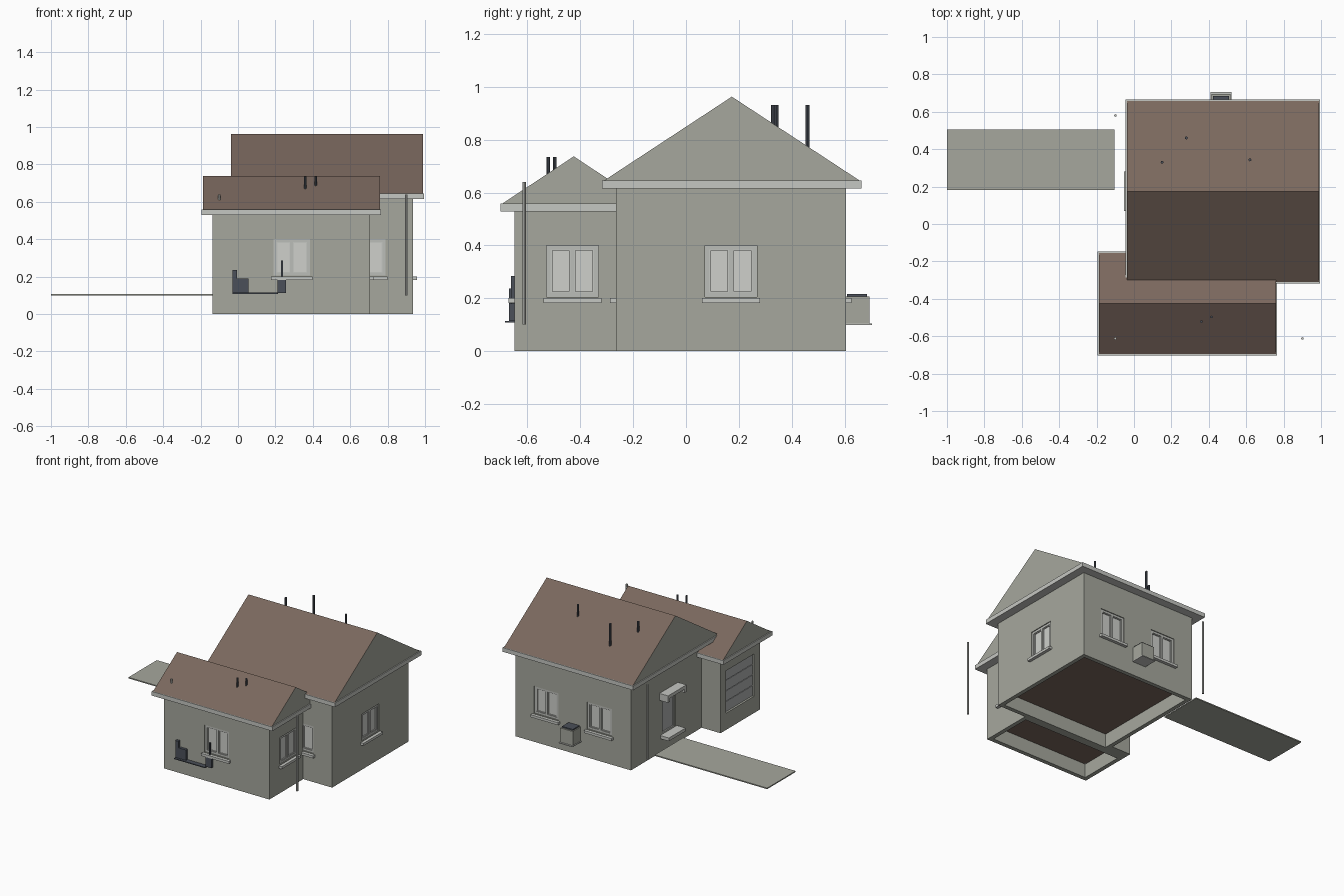
import bpy
import bmesh
from mathutils import Vector

cube = bpy.data.objects.get("Cube")
if cube:
    bpy.data.objects.remove(cube, do_unlink=True)


def material(name, r, g, b):
    m = bpy.data.materials.new(name)
    m.use_nodes = True
    m.diffuse_color = (r, g, b, 1)
    m.node_tree.nodes["Principled BSDF"].inputs["Base Color"].default_value = (r, g, b, 1)
    return m


WALL = material("grey plaster", 0.38, 0.39, 0.34)
ROOF = material("brown roof", 0.195, 0.138, 0.11)
TRIM = material("light trim", 0.56, 0.57, 0.54)
FRAME = material("window frame", 0.5, 0.51, 0.48)
GLASS = material("pale glass", 0.62, 0.63, 0.6)
DOOR = material("door grey", 0.42, 0.43, 0.43)
DARK = material("dark metal", 0.07, 0.08, 0.1)


def finish(name, bm, *mats):
    bmesh.ops.recalc_face_normals(bm, faces=bm.faces)
    mesh = bpy.data.meshes.new(name)
    bm.to_mesh(mesh)
    bm.free()
    for m in mats:
        mesh.materials.append(m)
    obj = bpy.data.objects.new(name, mesh)
    bpy.context.collection.objects.link(obj)
    return obj


def box(name, xs, ys, zs, mat):
    bm = bmesh.new()
    bmesh.ops.create_cube(bm, size=1)
    for v in bm.verts:
        v.co = Vector([sum(r) / 2 + c * (r[1] - r[0]) for r, c in zip((xs, ys, zs), v.co)])
    return finish(name, bm, mat)


def cut(obj, cutters):
    """Subtract the cutters, bake the result and drop the cutters."""
    for c in cutters:
        c.hide_render = True
        mod = obj.modifiers.new("cut", "BOOLEAN")
        mod.operation, mod.solver, mod.object = "DIFFERENCE", "EXACT", c
    deps = bpy.context.evaluated_depsgraph_get()
    mesh = bpy.data.meshes.new_from_object(obj.evaluated_get(deps))
    obj.modifiers.clear()
    obj.data = mesh
    for c in cutters:
        bpy.data.objects.remove(c, do_unlink=True)


def wall_box(name, wall, u, d, z, mat):
    """Box on a wall: u runs along it, d points outward from it."""
    axis, sign, pos = wall
    depth = sorted(pos + sign * t for t in d)
    return box(name, depth, u, z, mat) if axis == "x" else box(name, u, depth, z, mat)


# Walls as (axis, outward sign, position)
MAIN_FRONT, MAIN_BACK = ("y", -1, -0.265), ("y", 1, 0.605)
MAIN_LEFT, MAIN_RIGHT = ("x", 1, 0.935), ("x", -1, 0.015)
GAR_FRONT, GAR_LEFT, GAR_RIGHT = ("y", -1, -0.65), ("x", 1, 0.705), ("x", -1, -0.135)
WIN_Z = (0.205, 0.4)
GROUND = 0.105


def niche(wall, u, z):
    return wall_box("niche_cutter", wall, u, (-0.02, 0.05), z, WALL)


def bars(name, wall, u, z, w, d, mat, mullion=True):
    """Rectangular frame with an optional centre post."""
    mid = sum(u) / 2
    posts = [(u[0], u[0] + w), (u[1] - w, u[1])]
    if mullion:
        posts.append((mid - w / 2, mid + w / 2))
    for p in posts:
        wall_box(name + "_post", wall, p, d, z, mat)
    for r in ((z[0], z[0] + w), (z[1] - w, z[1])):
        wall_box(name + "_rail", wall, u, d, r, mat)


def window(wall, centre):
    u = (centre - 0.098, centre + 0.098)
    mid = centre
    wall_box("window_glass", wall, u, (-0.021, -0.016), WIN_Z, GLASS)
    bars("window_frame", wall, u, WIN_Z, 0.016, (-0.02, -0.006), FRAME)
    for s in ((u[0] + 0.016, mid - 0.006), (mid + 0.006, u[1] - 0.016)):
        bars("window_sash", wall, s, (WIN_Z[0] + 0.014, WIN_Z[1] - 0.014), 0.006,
             (-0.02, -0.01), TRIM, False)
    wall_box("window_sill", wall, (centre - 0.11, centre + 0.11), (-0.02, 0.022),
             (0.182, 0.2), TRIM)


WINDOWS = {
    "main": [(MAIN_FRONT, 0.69), (MAIN_LEFT, 0.17), (MAIN_BACK, 0.69), (MAIN_BACK, 0.265)],
    "garage": [(GAR_FRONT, 0.287), (GAR_LEFT, -0.43)],
}
DOOR_U, DOOR_Z = (0.1, 0.25), (0.12, 0.385)
GATE_U, GATE_Z = (-0.58, -0.26), (0.12, 0.425)


def niches(part):
    return [niche(w, (c - 0.098, c + 0.098), WIN_Z) for w, c in WINDOWS[part]]


# Wall blocks, hollow below the floor
main_walls = box("main_walls", (0.015, 0.935), (-0.265, 0.605), (0, 0.63), WALL)
cut(main_walls, niches("main") + [
    niche(MAIN_RIGHT, DOOR_U, DOOR_Z),
    box("cellar_cutter", (0.045, 0.905), (-0.235, 0.575), (-0.1, GROUND), WALL)])
garage_walls = box("garage_walls", (-0.135, 0.705), (-0.65, -0.2), (0, 0.545), WALL)
cut(garage_walls, niches("garage") + [
    niche(GAR_RIGHT, GATE_U, GATE_Z),
    box("corner_cutter", (0.015, 0.8), (-0.265, 0), (-0.1, 0.7), WALL),
    box("cellar_cutter", (-0.105, 0.675), (-0.62, -0.295), (-0.1, GROUND), WALL)])
box("main_floor", (0.045, 0.905), (-0.235, 0.575), (GROUND - 0.005, GROUND + 0.004), ROOF)
box("garage_floor", (-0.105, 0.675), (-0.62, -0.295), (GROUND - 0.005, GROUND + 0.004), ROOF)
for part in WINDOWS.values():
    for wall, centre in part:
        window(wall, centre)


# Gable roofs: brown slopes, plaster ends
def gable_roof(name, xs, ys, eave, ridge):
    box(name + "_fascia", xs, ys, (eave - 0.03, eave), TRIM)
    inset = 0.007
    y0, y1 = ys[0] + inset, ys[1] - inset
    bm = bmesh.new()
    profile = [(y0, eave), (y1, eave), ((y0 + y1) / 2, ridge)]
    end = bm.faces.new([bm.verts.new((xs[0] + inset, y, z)) for y, z in profile])
    ext = bmesh.ops.extrude_face_region(bm, geom=[end], use_keep_orig=True)
    for v in ext["geom"]:
        if isinstance(v, bmesh.types.BMVert):
            v.co.x = xs[1] - inset
    bmesh.ops.recalc_face_normals(bm, faces=bm.faces)
    for f in bm.faces:
        f.material_index = 1 if f.normal.z > 0.1 else 0
    finish(name, bm, WALL, ROOF)


gable_roof("main_roof", (-0.045, 0.995), (-0.318, 0.665), 0.645, 0.963)
gable_roof("garage_roof", (-0.195, 0.765), (-0.703, -0.147), 0.558, 0.737)


# Vent pipes and downpipes
def pipe(name, x, y, z0, z1, r, mat):
    bm = bmesh.new()
    bmesh.ops.create_cone(bm, cap_ends=True, segments=8, radius1=r, radius2=r, depth=z1 - z0)
    bmesh.ops.translate(bm, verts=bm.verts, vec=(x, y, (z0 + z1) / 2))
    return finish(name, bm, mat)


for x, y in ((0.15, 0.33), (0.28, 0.46), (0.62, 0.343)):
    pipe("main_vent", x, y, 0.7, 0.932, 0.008, DARK)
for x, y in ((0.36, -0.522), (0.415, -0.497)):
    pipe("garage_vent", x, y, 0.6, 0.735, 0.007, DARK)
for x, y in ((-0.1, 0.58), (-0.1, -0.612), (0.9, -0.612)):
    pipe("downpipe", x, y, 0.1, 0.64, 0.007, TRIM)

# Entrance: door, canopy, step and path
wall_box("entry_door", MAIN_RIGHT, DOOR_U, (-0.021, -0.014), DOOR_Z, DOOR)
bars("entry_frame", MAIN_RIGHT, DOOR_U, DOOR_Z, 0.012, (-0.02, -0.005), FRAME, False)
wall_box("door_canopy", MAIN_RIGHT, (0.07, 0.28), (0, 0.068), (0.405, 0.43), TRIM)
for u in ((0.07, 0.09), (0.26, 0.28)):
    wall_box("canopy_bracket", MAIN_RIGHT, u, (0, 0.068), (0.38, 0.406), TRIM)
wall_box("door_step", MAIN_RIGHT, (0.08, 0.27), (0, 0.068), (0.1, 0.123), TRIM)
box("path", (-1, -0.105), (0.182, 0.505), (0.098, 0.106), WALL)

# Garage door with four panels
wall_box("gate_back", GAR_RIGHT, GATE_U, (-0.021, -0.016), GATE_Z, DARK)
rows = 4
step = (GATE_Z[1] - GATE_Z[0]) / rows
for i in range(rows):
    z = GATE_Z[0] + i * step
    wall_box("gate_panel", GAR_RIGHT, GATE_U, (-0.02, -0.012), (z + 0.002, z + step - 0.002), DOOR)

# Light well on the back wall
wall_box("well_body", MAIN_BACK, (0.415, 0.515), (0, 0.09), (GROUND, 0.207), WALL)
wall_box("well_base", MAIN_BACK, (0.41, 0.52), (0, 0.1), (0.099, GROUND), TRIM)
wall_box("well_lid", MAIN_BACK, (0.422, 0.508), (0.005, 0.08), (0.207, 0.216), DARK)

# Meter boxes and conduit on the front wall
for name, u, d, z in (
        ("meter_cabinet", (-0.03, 0.055), 0.02, (0.115, 0.19)),
        ("meter_riser", (-0.03, -0.005), 0.02, (0.18, 0.236)),
        ("conduit", (-0.03, 0.215), 0.035, (0.108, 0.114)),
        ("junction_box", (0.21, 0.257), 0.02, (0.113, 0.181)),
        ("junction_rod", (0.231, 0.241), 0.012, (0.18, 0.285))):
    wall_box(name, GAR_FRONT, u, (0, d), z, DARK)
